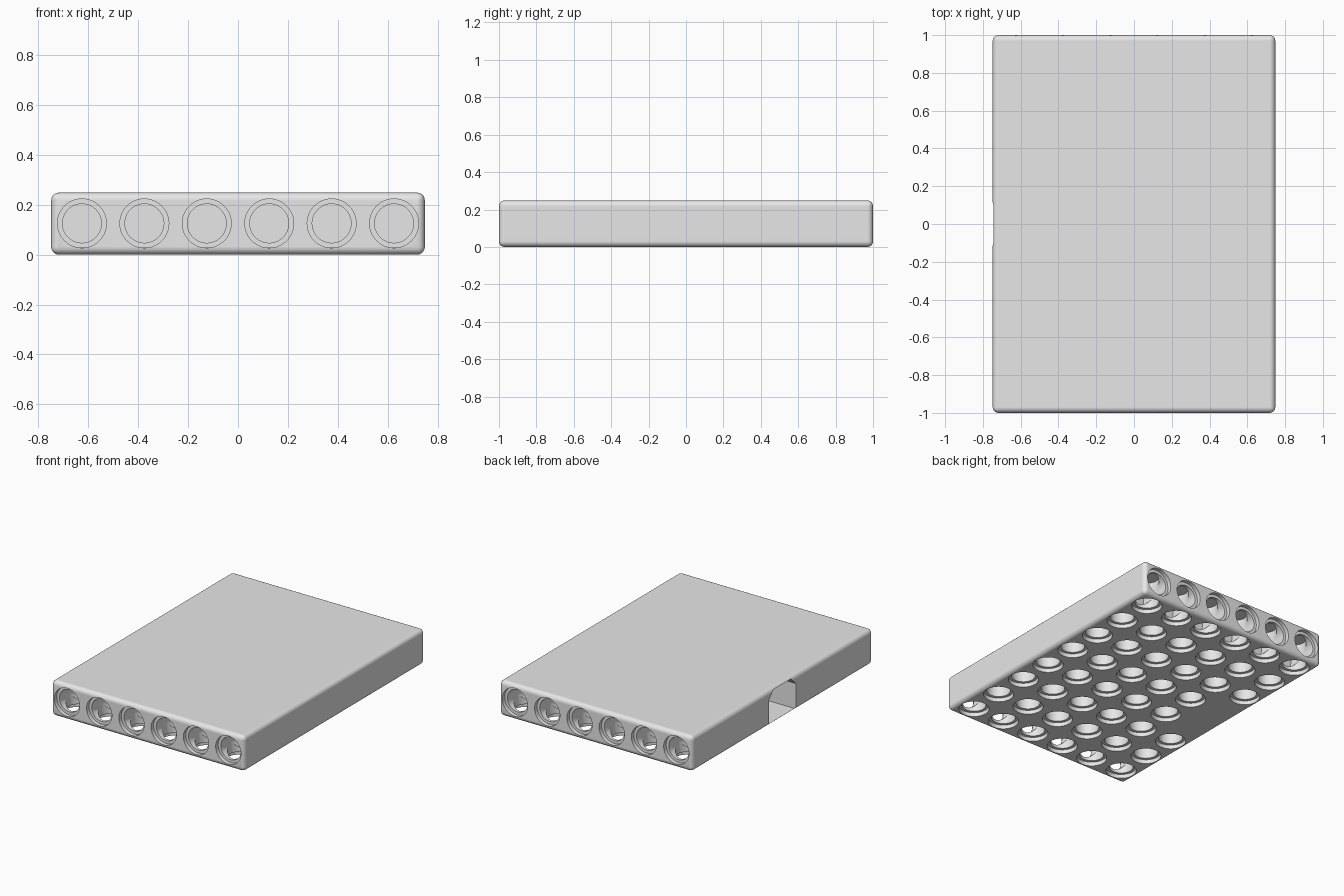
import bpy
import bmesh
import math
from mathutils import Matrix, Vector

default = bpy.data.objects.get("Cube")
if default:
    bpy.data.objects.remove(default, do_unlink=True)

PITCH = 0.25
HALF_X, HALF_Y, HEIGHT = 0.748, 1.0, 0.248
BORE, RIM, RIM_DEPTH = 0.078, 0.098, 0.028
SIDES = 48

grey = bpy.data.materials.new("plain grey")
grey.use_nodes = True
grey.diffuse_color = (0.8, 0.8, 0.8, 1)
grey.node_tree.nodes["Principled BSDF"].inputs["Base Color"].default_value = (0.8, 0.8, 0.8, 1)


def make_object(name, bm):
    bmesh.ops.recalc_face_normals(bm, faces=bm.faces[:])
    mesh = bpy.data.meshes.new(name)
    bm.to_mesh(mesh)
    bm.free()
    mesh.materials.append(grey)
    obj = bpy.data.objects.new(name, mesh)
    bpy.context.collection.objects.link(obj)
    return obj


def add_bore(bm, matrix, depth):
    """Stepped round plug: wide rim first, then the narrow bore, along local z."""
    profile = [(RIM, -0.05), (RIM, RIM_DEPTH), (BORE, RIM_DEPTH), (BORE, depth)]
    rings = []
    for radius, h in profile:
        ring = []
        for i in range(SIDES):
            a = math.tau * i / SIDES
            ring.append(bm.verts.new(matrix @ Vector((radius * math.cos(a), radius * math.sin(a), h))))
        rings.append(ring)
    for low, high in zip(rings, rings[1:]):
        for i in range(SIDES):
            j = (i + 1) % SIDES
            bm.faces.new((low[i], low[j], high[j], high[i]))
    bm.faces.new(rings[0][::-1])
    bm.faces.new(rings[-1])


# Rounded slab
bm = bmesh.new()
bmesh.ops.create_cube(bm, size=1)
bmesh.ops.scale(bm, vec=(2 * HALF_X, 2 * HALF_Y, HEIGHT), verts=bm.verts[:])
bmesh.ops.translate(bm, vec=(0, 0, HEIGHT / 2), verts=bm.verts[:])
bmesh.ops.bevel(bm, geom=bm.edges[:], offset=0.03, segments=5, profile=0.5, affect='EDGES')
block = make_object("perforated_block", bm)

columns = [(i - 2.5) * PITCH for i in range(6)]
rows = [(j - 3.5) * PITCH for j in range(8)]

# Grid of sockets in the underside, leaving out the two beside the notch
bm = bmesh.new()
for x in columns:
    for y in rows:
        if x < -0.6 and abs(y) < 0.2:
            continue
        add_bore(bm, Matrix.Translation((x, y, 0)), 0.215)
bottom_cutter = make_object("bottom_socket_cutter", bm)

# Row of sockets in each end
bm = bmesh.new()
for side in (-1, 1):
    turn = Matrix.Rotation(side * math.pi / 2, 4, 'X')
    for x in columns:
        add_bore(bm, Matrix.Translation((x, side * HALF_Y, 0.125)) @ turn, PITCH)
end_cutter = make_object("end_socket_cutter", bm)

# Side notch with chamfered upper corners
bm = bmesh.new()
outline = [(-0.148, 0.008), (0.148, 0.008), (0.148, 0.185), (0.1, 0.234), (-0.1, 0.234), (-0.148, 0.185)]
face = bm.faces.new([bm.verts.new((-0.9, y, z)) for y, z in outline])
extruded = bmesh.ops.extrude_face_region(bm, geom=[face])["geom"]
bmesh.ops.translate(bm, vec=(0.4, 0, 0), verts=[g for g in extruded if isinstance(g, bmesh.types.BMVert)])
notch_cutter = make_object("notch_cutter", bm)

# Cut the block
bpy.ops.object.select_all(action='DESELECT')
bpy.context.view_layer.objects.active = block
block.select_set(True)
for cutter in (bottom_cutter, end_cutter, notch_cutter):
    cutter.hide_render = True
    cut = block.modifiers.new(cutter.name, 'BOOLEAN')
    cut.operation = 'DIFFERENCE'
    cut.solver = 'EXACT'
    cut.object = cutter
    bpy.ops.object.modifier_apply(modifier=cut.name)
    bpy.data.objects.remove(cutter, do_unlink=True)

# Smooth rounded edges and bores, flat broad faces
bpy.ops.object.shade_smooth_by_angle(angle=math.radians(30))
flat = block.modifiers.new("flat faces", 'WEIGHTED_NORMAL')
flat.keep_sharp = True
